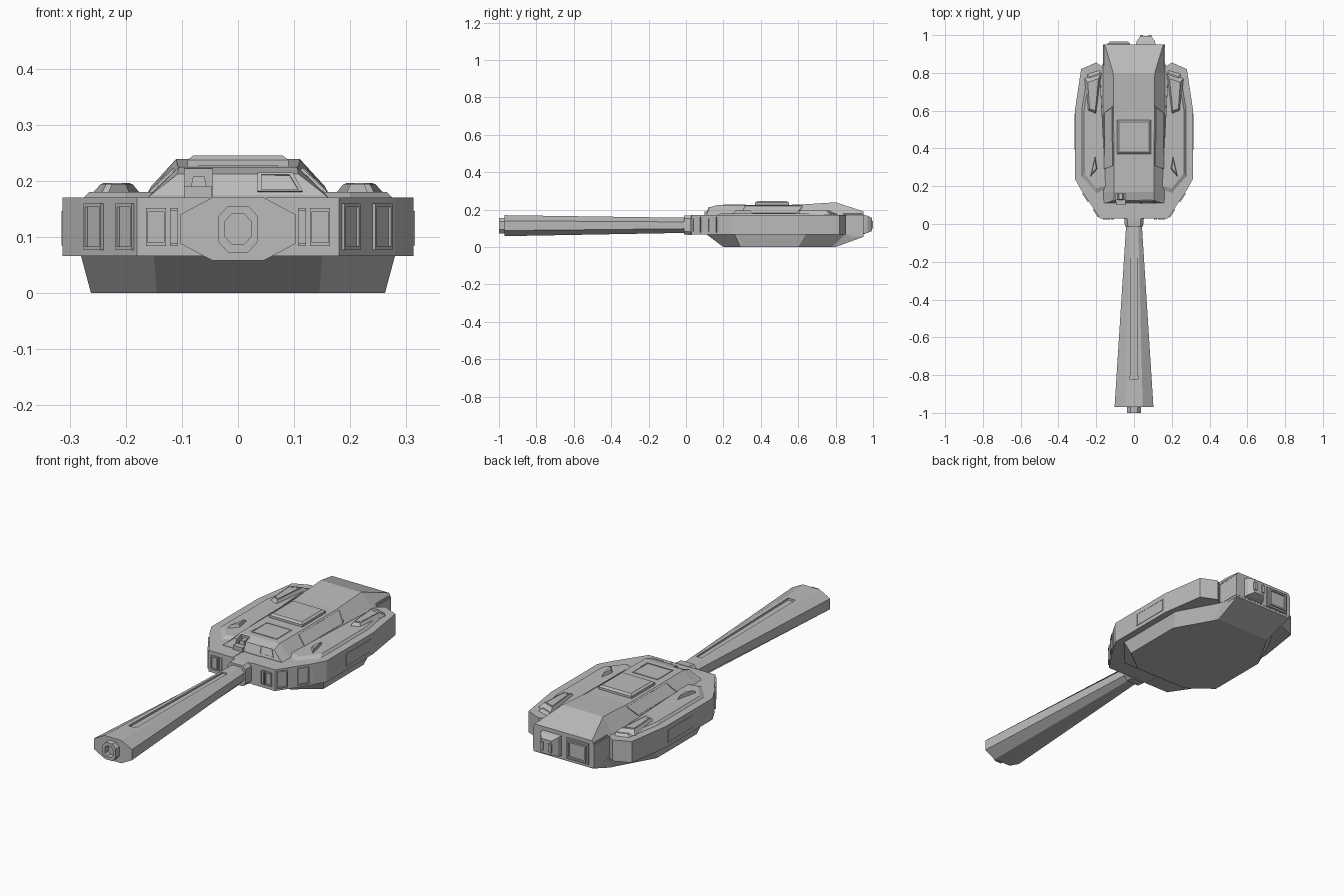
import bpy, bmesh, math
from mathutils import Vector

grey = bpy.data.materials.new("armour grey")
grey.diffuse_color = (0.5, 0.5, 0.5, 1)


def finish(name, bm):
    bmesh.ops.recalc_face_normals(bm, faces=bm.faces)
    me = bpy.data.meshes.new(name)
    bm.to_mesh(me)
    bm.free()
    me.materials.append(grey)
    ob = bpy.data.objects.new(name, me)
    bpy.context.collection.objects.link(ob)
    return ob


def loft(name, rings):
    """Skin equal-length rings of 3D points and cap both ends."""
    bm = bmesh.new()
    vs = [[bm.verts.new(p) for p in r] for r in rings]
    n = len(rings[0])
    for a, b in zip(vs, vs[1:]):
        for i in range(n):
            bm.faces.new((a[i], a[(i + 1) % n], b[(i + 1) % n], b[i]))
    bm.faces.new(vs[0])
    bm.faces.new(vs[-1])
    return finish(name, bm)


def sym(half, z):
    """Full plan outline at height z from its right half."""
    return [(x, y, z) for x, y in half] + [(-x, y, z) for x, y in reversed(half)]


def flat(pts, z, s=1):
    return [(s * x, y, z) for x, y in pts]


def box(name, x0, x1, y0, y1, z0, z1):
    pts = [(x0, y0), (x1, y0), (x1, y1), (x0, y1)]
    return loft(name, [flat(pts, z0), flat(pts, z1)])


def panel(name, quad, u0=0, u1=1, v0=0, v1=1, h=0.004, rim=0.005, both=True):
    """Raised frame with a sunken middle on part of a quad (counter-clockwise from outside)."""
    q = [Vector(p) for p in quad]
    at = lambda u, v: q[0].lerp(q[1], u).lerp(q[3].lerp(q[2], u), v)
    c = [at(u0, v0), at(u1, v0), at(u1, v1), at(u0, v1)]
    n = (c[1] - c[0]).cross(c[3] - c[0]).normalized()
    mid = sum(c, Vector()) / 4
    inner = []
    for p in c:
        d = mid - p
        inner.append(p + d * min(0.45, 1.5 * rim / d.length))
    rings = [[p - n * 0.003 for p in c], [p + n * h for p in c],
             [p + n * h for p in inner], [p + n * 0.0008 for p in inner]]
    for s in ((1, -1) if both else (1,)):
        side = "" if not both else ("_right" if s > 0 else "_left")
        loft(name + side, [[(s * p.x, p.y, p.z) for p in r] for r in rings])


def cut(ob, cutter):
    cutter.hide_render = True
    cutter.hide_viewport = True
    m = ob.modifiers.new("cut", "BOOLEAN")
    m.object = cutter
    m.solver = "EXACT"


# main hull band with the two side pods
plan = [(0.05, 0.03), (0.18, 0.03), (0.28, 0.18), (0.313, 0.24), (0.313, 0.6),
        (0.28, 0.82), (0.2, 0.855), (0.165, 0.83), (0.165, 0.95)]
plan = [(0.05, 0.11)] + plan
loft("hull_band", [sym(plan, 0.066), sym(plan, 0.17)])

# sloped lower hull
low_top = [(0.15, 0.11), (0.28, 0.26), (0.28, 0.64), (0.165, 0.85), (0.16, 0.95)]
low_bot = [(0.145, 0.2), (0.262, 0.29), (0.262, 0.6), (0.16, 0.78), (0.15, 0.8)]
lower = sym(low_top, 0.067)
rear = {4, 5}
lower = [(x, y, 0.055 if i in rear else z) for i, (x, y, z) in enumerate(lower)]
loft("lower_hull", [sym(low_bot, 0), lower])
box("rear_wall", -0.163, 0.163, 0.84, 0.949, 0.055, 0.18)

# cabin: cross-sections along y (y, base half width, roof half width, roof height)
cabin_secs = [(0.11, 0.16, 0.155, 0.175), (0.125, 0.16, 0.108, 0.212),
              (0.17, 0.162, 0.105, 0.225), (0.6, 0.165, 0.108, 0.226),
              (0.8, 0.165, 0.11, 0.239), (0.95, 0.165, 0.155, 0.19)]
cabin = loft("cabin", [[(-b, y, 0.15), (-b, y, 0.17), (-t, y, z),
                        (t, y, z), (b, y, 0.17), (b, y, 0.15)]
                       for y, b, t, z in cabin_secs])

# sensor niche in the cabin front, with the sensor inside
cut(cabin, box("niche_cutter", -0.095, -0.045, 0.08, 0.165, 0.172, 0.222))
loft("sensor", [flat([(-0.088, 0.125), (-0.052, 0.125), (-0.052, 0.17), (-0.088, 0.17)], 0.17),
                flat([(-0.08, 0.13), (-0.06, 0.13), (-0.06, 0.17), (-0.08, 0.17)], 0.208)])
box("sensor_step", -0.096, -0.046, 0.1, 0.13, 0.165, 0.19)

# windows: windscreen, roof front, cabin sides
panel("windscreen", [(0.035, 0.112, 0.18), (0.115, 0.112, 0.18), (0.098, 0.126, 0.213),
                     (0.035, 0.126, 0.213)], both=False)
panel("roof_window", [(-0.07, 0.2, 0.225), (0.07, 0.2, 0.225), (0.07, 0.32, 0.225),
                      (-0.07, 0.32, 0.225)], h=0.003, both=False)
panel("side_window", [(0.162, 0.28, 0.172), (0.164, 0.6, 0.172), (0.108, 0.64, 0.226),
                      (0.106, 0.3, 0.225)], 0.03, 0.97, 0.12, 0.9)

# roof hatch
hp = lambda s: [(-s, 0.46 - s), (s, 0.46 - s), (s, 0.46 + s), (-s, 0.46 + s)]
loft("roof_hatch", [flat(hp(0.09), 0.22), flat(hp(0.09), 0.237), flat(hp(0.08), 0.245)])

for s, side in ((1, "right"), (-1, "left")):
    # raised pod deck
    deck = [(0.15, 0.17), (0.2, 0.15), (0.28, 0.24), (0.28, 0.62), (0.25, 0.8), (0.18, 0.82)]
    top = [(0.15, 0.2), (0.2, 0.19), (0.265, 0.27), (0.265, 0.6), (0.235, 0.78), (0.18, 0.8)]
    loft("pod_deck_" + side, [flat(deck, 0.165, s), flat(top, 0.18, s)])
    # rear fairing and small front wedge on the deck
    f0 = [(0.2, 0.58), (0.245, 0.6), (0.262, 0.77), (0.172, 0.8)]
    f1 = [(0.205, 0.6), (0.235, 0.61), (0.245, 0.75), (0.188, 0.77)]
    loft("pod_fairing_" + side, [flat(f0, 0.175, s), flat(f1, 0.194, s)])
    w0 = [(0.19, 0.29), (0.235, 0.24), (0.205, 0.37)]
    w1 = [(0.2, 0.295), (0.225, 0.265), (0.207, 0.345)]
    loft("pod_wedge_" + side, [flat(w0, 0.17, s), flat(w1, 0.194, s)])
panel("fairing_window", [(0.205, 0.6, 0.194), (0.235, 0.61, 0.194), (0.245, 0.75, 0.194),
                         (0.188, 0.77, 0.194)], 0.05, 0.95, 0.05, 0.95, h=0.002)

# front and side armour panels on the pods
front = [(0.05, 0.03, 0.066), (0.18, 0.03, 0.066), (0.18, 0.03, 0.17), (0.05, 0.03, 0.17)]
slant = [(0.18, 0.03, 0.066), (0.28, 0.18, 0.066), (0.28, 0.18, 0.17), (0.18, 0.03, 0.17)]
flank = [(0.313, 0.24, 0.066), (0.313, 0.6, 0.066), (0.313, 0.6, 0.17), (0.313, 0.24, 0.17)]
panel("front_panel", front, 0.6, 0.88, 0.17, 0.82, h=0.007)
panel("front_slot", front, 0.44, 0.55, 0.17, 0.82, h=0.005, rim=0.003)
panel("slant_panel_inner", slant, 0.05, 0.33, 0.1, 0.9, h=0.006)
panel("slant_panel_outer", slant, 0.6, 0.9, 0.1, 0.9, h=0.006)
panel("flank_panel", flank, 0.42, 0.96, 0.18, 0.77, h=0.002)

# rear boxes
rear_r = [(0.01, 0.115, 0.945, 0.07, 0.172), (0.015, 0.11, 0.97, 0.075, 0.167),
          (0.035, 0.09, 0.995, 0.085, 0.155)]
loft("rear_box_right", [[(a, y, c), (b, y, c), (b, y, d), (a, y, d)] for a, b, y, c, d in rear_r])
for x in (0.04, 0.085):
    box("rear_lug", x - 0.008, x + 0.008, 0.97, 1.0, 0.1, 0.14)
box("rear_box_left", -0.14, -0.02, 0.94, 0.958, 0.07, 0.172)
panel("rear_left_frame", [(-0.02, 0.958, 0.07), (-0.14, 0.958, 0.07), (-0.14, 0.958, 0.172),
                          (-0.02, 0.958, 0.172)], 0.08, 0.92, 0.08, 0.92, h=0.007, rim=0.008, both=False)


# gun: eight-sided barrel that widens towards the muzzle
def oct_ring(y, w, t, h, zc, k):
    pts = [(t, -h), (w, -k), (w, k), (t, h), (-t, h), (-w, k), (-w, -k), (-t, -h)]
    return [(x, y, zc + z) for x, z in pts]


barrel = loft("barrel", [oct_ring(-0.97, 0.103, 0.046, 0.056, 0.114, 0.026),
                         oct_ring(0.02, 0.04, 0.022, 0.04, 0.116, 0.018)])
slot = [(-0.82, 0.02, 0.158), (-0.1, 0.014, 0.15)]
cut(barrel, loft("barrel_slot_cutter", [[(-w, y, z), (w, y, z), (w, y, 0.2), (-w, y, 0.2)]
                                        for y, w, z in slot]))
loft("muzzle", [oct_ring(y, r, r * 0.5, r * 1.15, 0.114, r * 0.6)
                for y, r in ((-0.96, 0.036), (-1.0, 0.036), (-1.0, 0.023), (-0.972, 0.023))])

# mantlet collar joining gun and hull
loft("mantlet_collar", [oct_ring(-0.012, 0.048, 0.034, 0.05, 0.117, 0.034),
                        oct_ring(0.03, 0.052, 0.036, 0.053, 0.117, 0.036)])
box("mantlet_block", -0.05, 0.05, 0.028, 0.14, 0.068, 0.168)
